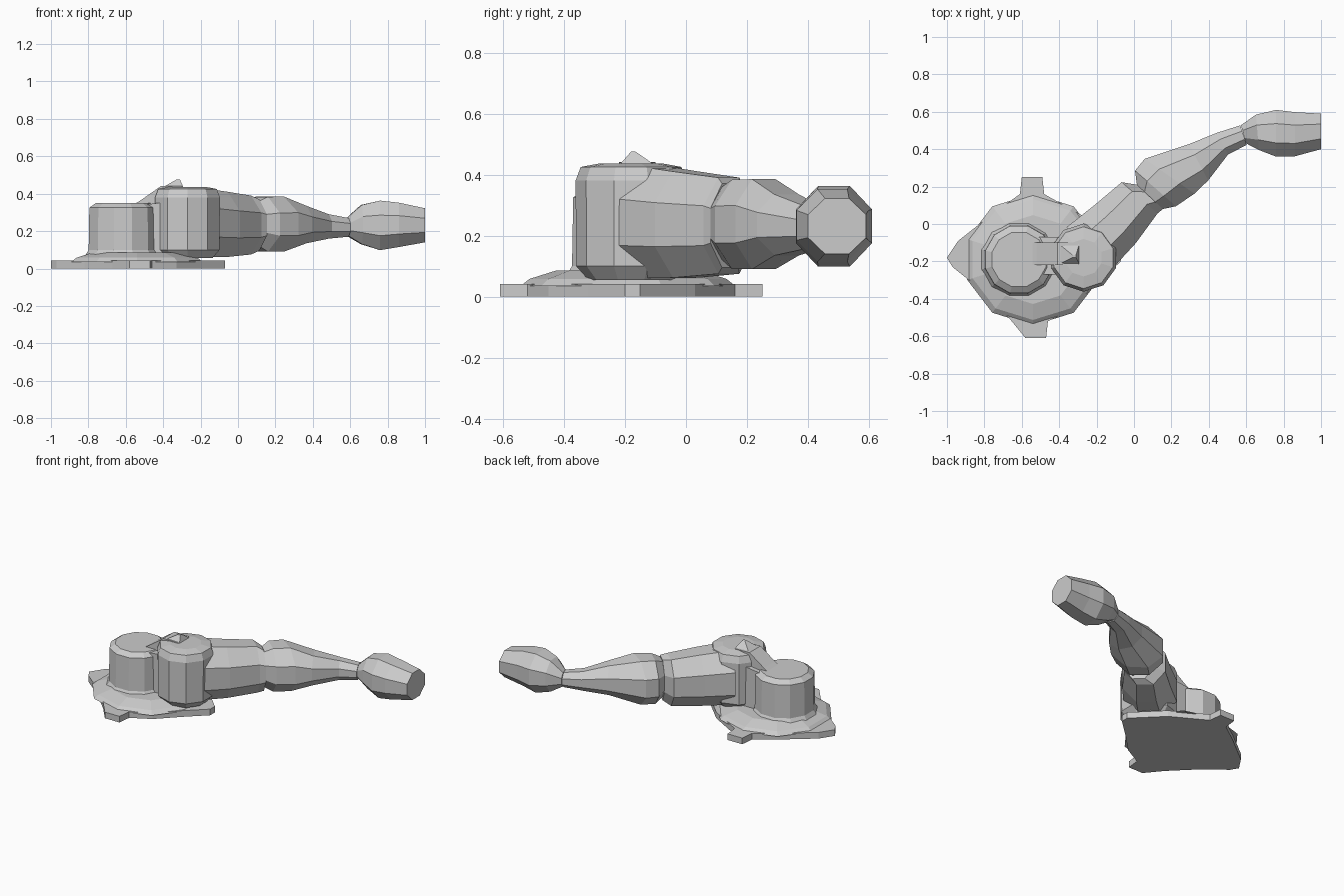
import bpy, math

if "Cube" in bpy.data.objects:
    bpy.data.objects.remove(bpy.data.objects["Cube"])


def mesh_object(name, verts, faces):
    me = bpy.data.meshes.new(name)
    me.from_pydata(verts, [], faces)
    me.update()
    ob = bpy.data.objects.new(name, me)
    bpy.context.collection.objects.link(ob)
    return ob


def skin(name, rings):
    """Join equal-length rings into a closed faceted solid."""
    n = len(rings[0])
    verts = [p for r in rings for p in r]
    faces = [tuple(range(n))[::-1]]
    for i in range(len(rings) - 1):
        for j in range(n):
            k = (j + 1) % n
            faces.append((i*n + j, i*n + k, (i+1)*n + k, (i+1)*n + j))
    faces.append(tuple(range((len(rings)-1)*n, len(rings)*n)))
    return mesh_object(name, verts, faces)


def turned(name, cx, cy, n, profile, sy=1.0):
    """Upright faceted drum from (radius, z) pairs."""
    angles = [2*math.pi*(j + .5)/n for j in range(n)]
    return skin(name, [[(cx + r*math.cos(a), cy + sy*r*math.sin(a), z) for a in angles]
                       for r, z in profile])


def tube(name, n, shift, stations):
    """Horizontal faceted tube; station = x, y, heading, half width, z low, z high."""
    angles = [2*math.pi*(j + shift)/n for j in range(n)]
    mc = max(abs(math.cos(a)) for a in angles)
    ms = max(abs(math.sin(a)) for a in angles)
    rings = []
    for x, y, heading, w, z0, z1 in stations:
        h = math.radians(heading)
        ring = []
        for a in angles:
            s, t = w*math.cos(a)/mc, math.sin(a)/ms
            ring.append((x - s*math.sin(h)*-1, y - s*math.cos(h), (z0+z1)/2 + t*(z1-z0)/2))
        rings.append(ring[::-1])
    return skin(name, rings)


def prism_xz(name, profile, y0, y1):
    return skin(name, [[(x, y, z) for x, z in profile] for y in (y0, y1)])


# Base plate with a lug at front and back
outline = [(-1, -.18), (-.97, -.23), (-.82, -.35), (-.67, -.5), (-.58, -.61), (-.47, -.61),
           (-.46, -.52), (-.33, -.45), (-.2, -.32), (-.07, -.2), (-.07, -.15), (-.25, .03),
           (-.48, .16), (-.49, .25), (-.6, .25), (-.61, .16), (-.75, .06), (-.94, -.09)]
skin("base_plate", [[(x, y, z) for x, y in outline] for z in (0, .042)])

# Sloped flange on the plate
turned("base_flange", -.54, -.19, 10, [(.37, .035), (.34, .058), (.25, .085)], .95)

# Motor drum with a wider foot
turned("motor_drum", -.615, -.19, 12,
       [(.215, .06), (.19, .1), (.186, .325), (.15, .35)])

# Pump drum
turned("pump_drum", -.27, -.18, 10,
       [(.14, .055), (.18, .1), (.182, .38), (.165, .425), (.1, .437)])

# Web joining the two drums
prism_xz("drum_web", [(-.56, .07), (-.34, .07), (-.34, .36), (-.56, .335)], -.27, -.07)

# Cap bracket reaching over both drums
prism_xz("cap_bracket", [(-.56, .34), (-.45, .29), (-.3, .42), (-.3, .44), (-.41, .442), (-.52, .365)],
         -.22, -.1)
skin("cap_peak", [[(-.41, -.22, .43), (-.29, -.22, .43), (-.29, -.1, .43), (-.41, -.1, .43)],
                  [(-.33, -.18, .475), (-.31, -.18, .475), (-.31, -.165, .475), (-.33, -.165, .475)]])

# Thick tube leaving the pump
tube("inner_tube", 8, .5, [
    (-.24, -.13, 47, .165, .06, .43),
    (-.10, .00, 47, .15, .062, .41),
    (.03, .14, 49, .127, .075, .39),
    (.085, .145, 47, .095, .095, .37)])

# Middle tapering tube
tube("middle_tube", 8, .5, [
    (.085, .145, 47, .095, .12, .36),
    (.115, .19, 49, .145, .09, .383),
    (.19, .255, 55, .162, .09, .385),
    (.345, .33, 28, .11, .135, .335),
    (.475, .43, 25, .065, .16, .29),
    (.585, .475, 18, .055, .17, .27)])

# Outer bulb with an open-cut end face
tube("end_bulb", 8, .5, [
    (.585, .48, 15, .05, .175, .27),
    (.66, .49, 5, .095, .13, .34),
    (.76, .485, 0, .125, .098, .363),
    (.86, .48, 0, .118, .115, .352),
    (1.0, .495, 0, .095, .14, .322)])
